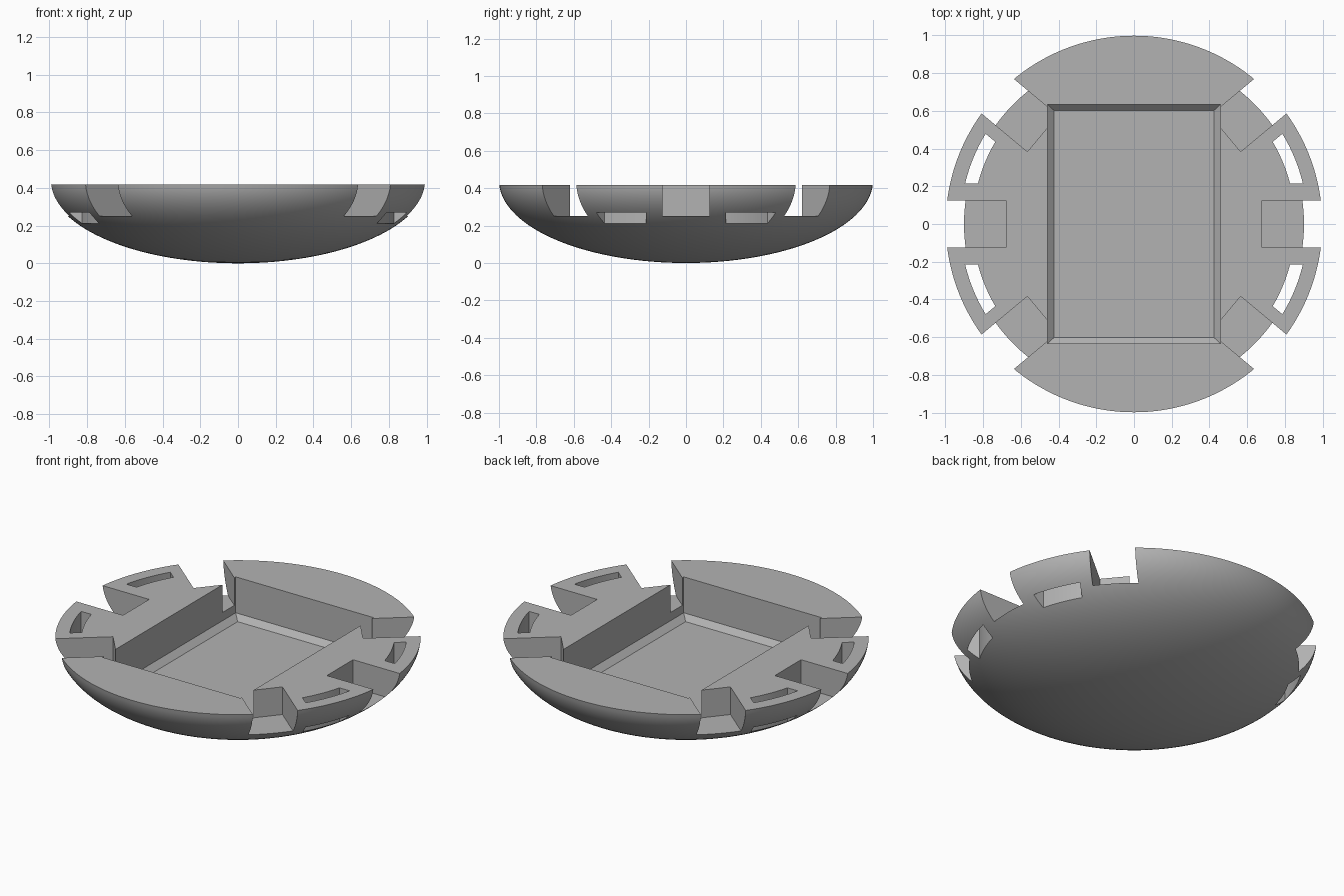
import bpy
import bmesh
from math import sin, cos, asin, pi, radians, sqrt

cube = bpy.data.objects.get("Cube")
if cube:
    bpy.data.objects.remove(cube)

TOP, DEPTH, ABOVE = 0.417, 0.44, 0.6
NOTCH_FLOOR, NOTCH_HALF, NOTCH_END = 0.25, 0.125, 0.68
POCKET_FLOOR, POCKET_STEP = 0.168, 0.2
DIAGONAL = radians(39.8)

grey = bpy.data.materials.new("plain grey")
grey.use_nodes = True
colour = (0.45, 0.45, 0.45, 1)
grey.diffuse_color = colour
grey.node_tree.nodes["Principled BSDF"].inputs["Base Color"].default_value = colour


def loft(name, layers):
    """Closed solid through stacked rings of equal point count."""
    bm = bmesh.new()
    rings = [[bm.verts.new(p) for p in layer] for layer in layers]
    for low, high in zip(rings, rings[1:]):
        for i in range(len(low)):
            j = (i + 1) % len(low)
            bm.faces.new((low[i], low[j], high[j], high[i]))
    bm.faces.new(rings[0][::-1])
    bm.faces.new(rings[-1])
    bmesh.ops.recalc_face_normals(bm, faces=bm.faces)
    mesh = bpy.data.meshes.new(name)
    bm.to_mesh(mesh)
    bm.free()
    mesh.materials.append(grey)
    obj = bpy.data.objects.new(name, mesh)
    bpy.context.collection.objects.link(obj)
    return obj


def prism(name, outline, low, high=ABOVE):
    return loft(name, [[(x, y, z) for x, y in outline] for z in (low, high)])


def rectangle(x, y, z):
    return [(-x, -y, z), (x, -y, z), (x, y, z), (-x, y, z)]


def notch(name, angle, shift):
    """Radial rectangular cut, shifted sideways from the centre line."""
    outline = []
    for along, side in ((NOTCH_END, -1), (1.3, -1), (1.3, 1), (NOTCH_END, 1)):
        across = shift + side * NOTCH_HALF
        outline.append((along * cos(angle) - across * sin(angle),
                        along * sin(angle) + across * cos(angle)))
    return prism(name, outline, NOTCH_FLOOR)


def slot(name, sx, sy):
    """Curved slot whose ends run parallel to the neighbouring notches."""
    def arc(r):
        start, end = asin(0.215 / r), DIAGONAL - asin(0.136 / r)
        steps = 12
        return [(sx * r * cos(start + (end - start) * i / steps),
                 sy * r * sin(start + (end - start) * i / steps))
                for i in range(steps + 1)]
    return prism(name, arc(0.855) + arc(0.921)[::-1], -0.1)


# Shallow rounded bowl, closed flat across the rim
layers = []
for i in range(1, 33):
    t = i / 32
    z = DEPTH * (1 - cos(t * 1.518))
    z = min(z, TOP)
    r = sqrt(1 - (1 - z / DEPTH) ** 2)
    layers.append([(r * cos(a * pi / 80), r * sin(a * pi / 80), z) for a in range(160)])
layers.insert(0, [(x * 0.1, y * 0.1, 0) for x, y, z in layers[0]])
body = loft("bowl_body", layers)

# Central pocket with a bevelled foot
cutters = [loft("pocket_cutter", [
    rectangle(0.425, 0.603, POCKET_FLOOR),
    rectangle(0.46, 0.635, POCKET_STEP),
    rectangle(0.46, 0.635, ABOVE)])]

# Side notches, diagonal notches and slots
for sx in (-1, 1):
    cutters.append(notch("side_notch_cutter", 0 if sx > 0 else pi, 0))
    for sy in (-1, 1):
        angle = DIAGONAL if sx > 0 else pi - DIAGONAL
        cutters.append(notch("diagonal_notch_cutter", sy * angle, sx * sy * 0.058))
        cutters.append(slot("slot_cutter", sx, sy))

bpy.context.view_layer.objects.active = body
for cutter in cutters:
    cutter.hide_render = True
    mod = body.modifiers.new("cut", 'BOOLEAN')
    mod.operation = 'DIFFERENCE'
    mod.solver = 'EXACT'
    mod.object = cutter
    bpy.ops.object.modifier_apply(modifier=mod.name)
    bpy.data.objects.remove(cutter)

# Smooth bowl with crisp cut edges
bpy.ops.object.select_all(action='DESELECT')
body.select_set(True)
bpy.ops.object.shade_smooth_by_angle(angle=radians(25))
